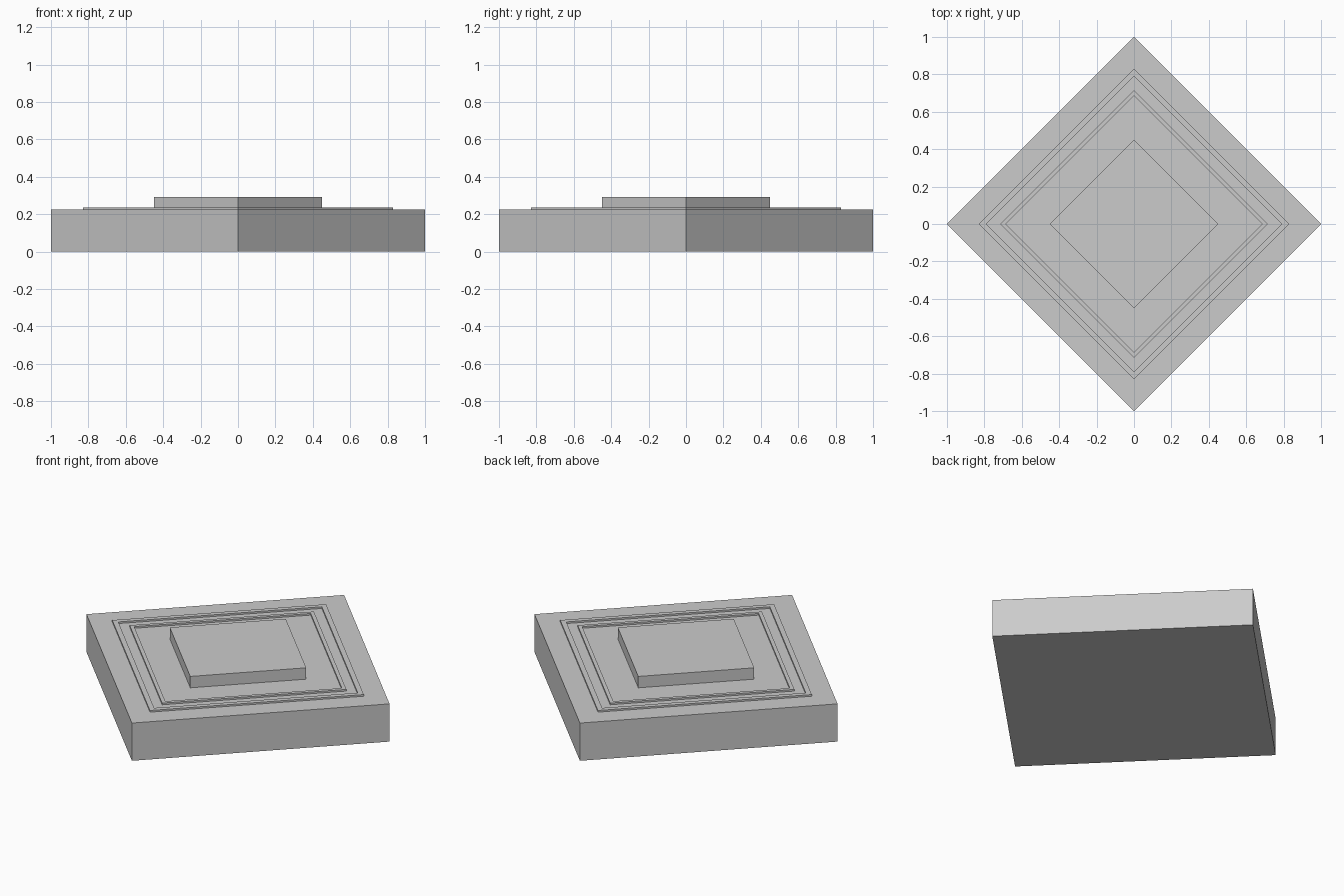
import bpy
from math import pi, cos, sin

if "Cube" in bpy.data.objects:
    bpy.data.objects.remove(bpy.data.objects["Cube"])


def diamond(r, z):
    return [(r * cos(i * pi / 2), r * sin(i * pi / 2), z) for i in range(4)]


def make(name, loops, closed):
    # bridge successive square loops; closed makes a hollow frame, open gets caps
    verts = [v for r, z in loops for v in diamond(r, z)]
    n = len(loops)
    faces = []
    for k in range(n if closed else n - 1):
        a, b = 4 * k, 4 * ((k + 1) % n)
        for i in range(4):
            j = (i + 1) % 4
            faces.append((a + i, a + j, b + j, b + i))
    if not closed:
        faces += [(3, 2, 1, 0), tuple(range(4 * n - 4, 4 * n))]
    mesh = bpy.data.meshes.new(name)
    mesh.from_pydata(verts, [], faces)
    ob = bpy.data.objects.new(name, mesh)
    bpy.context.collection.objects.link(ob)


BASE_TOP = 0.225
FRAME_TOP = 0.235

# square base slab and raised centre pad
make("base_slab", [(1.0, 0.0), (1.0, BASE_TOP)], False)
make("centre_pad", [(0.45, BASE_TOP - 0.01), (0.45, 0.293)], False)

# two thin raised frames around the pad
for name, outer, inner in (("outer_frame", 0.83, 0.79), ("inner_frame", 0.715, 0.685)):
    make(name, [(outer, BASE_TOP - 0.005), (outer, FRAME_TOP),
                (inner, FRAME_TOP), (inner, BASE_TOP - 0.005)], True)
